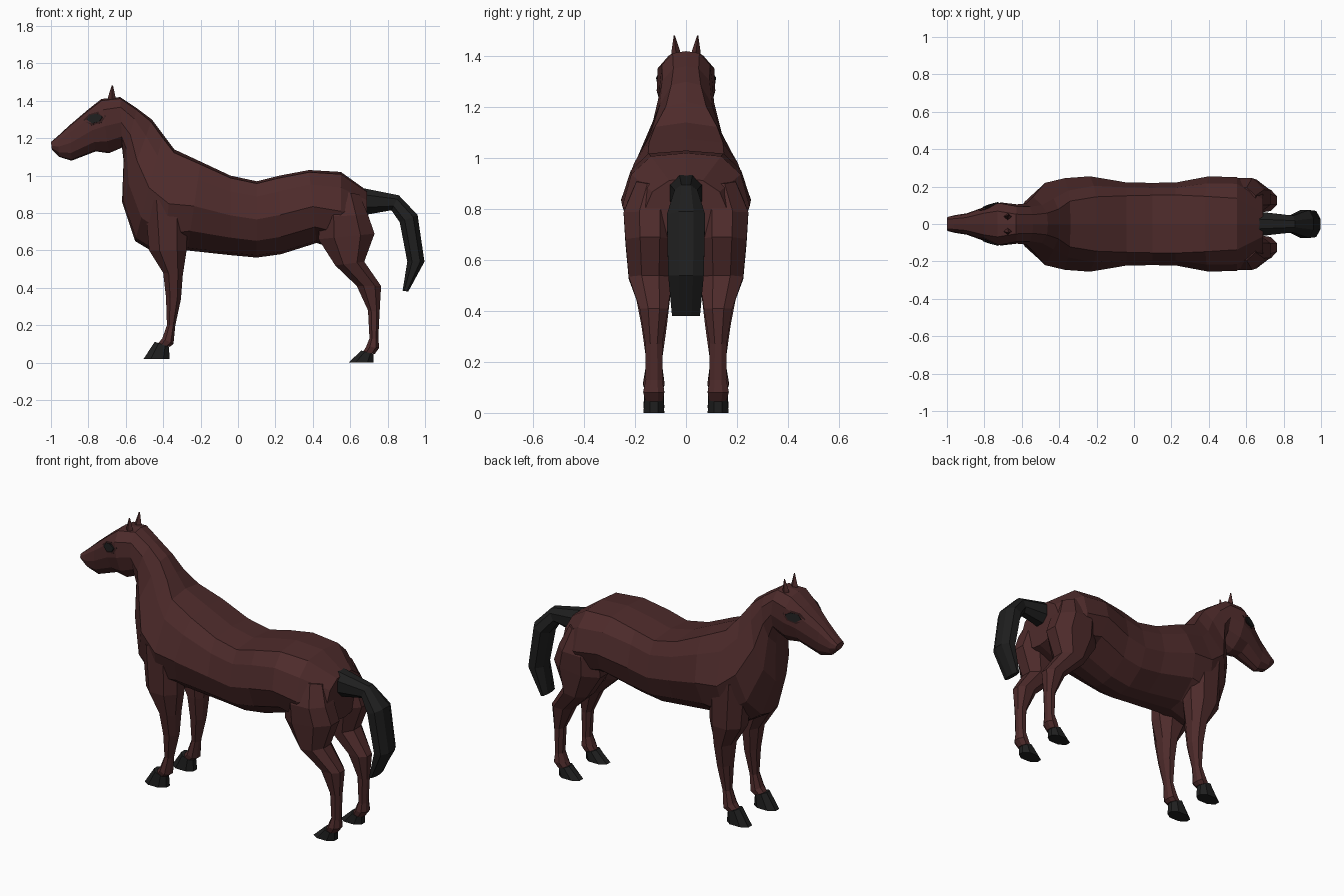
import bpy, bmesh
from mathutils import Vector
from mathutils.bvhtree import BVHTree


def material(name, rgb):
    m = bpy.data.materials.new(name)
    m.diffuse_color = (*rgb, 1)
    return m


COAT = material("chestnut coat", (0.076, 0.024, 0.024))
BLACK = material("black hair and hoof", (0.0135, 0.0135, 0.0135))
RIM = material("dark eye rim", (0.03, 0.011, 0.011))


def loft(name, rings, mat):
    """Skin a list of equal-sized point rings and cap both ends."""
    bm = bmesh.new()
    vs = [[bm.verts.new(p) for p in r] for r in rings]
    n = len(rings[0])
    for a, b in zip(vs, vs[1:]):
        for i in range(n):
            j = (i + 1) % n
            bm.faces.new((a[i], a[j], b[j], b[i]))
    bm.faces.new(vs[0])
    bm.faces.new(vs[-1][::-1])
    bmesh.ops.recalc_face_normals(bm, faces=bm.faces[:])
    me = bpy.data.meshes.new(name)
    bm.to_mesh(me)
    bm.free()
    me.materials.append(mat)
    ob = bpy.data.objects.new(name, me)
    bpy.context.collection.objects.link(ob)
    return ob


def body_ring(tx, tz, bx, bz, hw, k, m):
    """Symmetric section between a top and a bottom point of the side outline."""
    half = [(0.03, k), (0.2, m), (0.5, 1), (0.78, 0.82), (0.97, 0.35)]
    pts = [(0, 0)] + half + [(1, 0)] + [(t, -w) for t, w in reversed(half)]
    return [Vector((tx + (bx - tx) * t, hw * w, tz + (bz - tz) * t)) for t, w in pts]


def limb_ring(fx, fz, bx, bz, y0, y1, side=1):
    """Octagonal section between front and back outline points."""
    sec = [(0, .3), (0, .7), (.28, 1), (.75, 1), (1, .7), (1, .3), (.75, 0), (.28, 0)]
    return [Vector((fx + (bx - fx) * s, side * (y0 + (y1 - y0) * u), fz + (bz - fz) * s))
            for s, u in sec]


# body, neck and head: top x,z, bottom x,z, half width, ridge and shoulder width
torso = [
    (0.69, 0.92, 0.69, 0.66, 0.165, 0.4, 0.8),
    (0.55, 1.02, 0.55, 0.60, 0.25, 0.55, 0.86),
    (0.38, 1.03, 0.42, 0.64, 0.255, 0.58, 0.85),
    (0.22, 1.00, 0.23, 0.58, 0.222, 0.7, 0.88),
    (0.10, 0.97, 0.10, 0.562, 0.22, 0.7, 0.88),
    (-0.04, 1.00, -0.04, 0.575, 0.222, 0.68, 0.88),
    (-0.20, 1.075, -0.27, 0.60, 0.255, 0.57, 0.8),
    (-0.34, 1.14, -0.40, 0.56, 0.245, 0.5, 0.73),
    (-0.40, 1.22, -0.55, 0.65, 0.22, 0.36, 0.62),
    (-0.46, 1.30, -0.62, 0.86, 0.145, 0.4, 0.7),
    (-0.54, 1.36, -0.612, 1.08, 0.11, 0.45, 0.84),
    (-0.63, 1.42, -0.62, 1.15, 0.105, 0.5, 0.9),
    (-0.73, 1.41, -0.69, 1.12, 0.115, 0.6, 0.97),
    (-0.80, 1.355, -0.76, 1.13, 0.098, 0.6, 0.92),
    (-0.90, 1.27, -0.89, 1.08, 0.057, 0.6, 0.9),
    (-0.965, 1.21, -0.955, 1.10, 0.047, 0.6, 0.9),
    (-1.00, 1.18, -0.995, 1.14, 0.037, 0.7, 0.9),
]
body = loft("body_neck_head", [body_ring(*r) for r in torso], COAT)

# legs and hooves: front x,z, back x,z, inner y, outer y
front_leg = [
    (-0.50, 0.87, -0.27, 0.87, 0.05, 0.228),
    (-0.475, 0.60, -0.275, 0.60, 0.05, 0.225),
    (-0.40, 0.48, -0.295, 0.47, 0.06, 0.20),
    (-0.385, 0.35, -0.305, 0.34, 0.075, 0.175),
    (-0.38, 0.20, -0.335, 0.20, 0.095, 0.155),
    (-0.405, 0.13, -0.345, 0.10, 0.085, 0.168),
    (-0.43, 0.10, -0.365, 0.085, 0.09, 0.16),
]
front_hoof = [
    (-0.445, 0.112, -0.37, 0.085, 0.088, 0.163),
    (-0.505, 0.02, -0.365, 0.02, 0.085, 0.167),
]
hind_leg = [
    (0.46, 0.93, 0.65, 0.90, 0.05, 0.195),
    (0.44, 0.78, 0.695, 0.79, 0.04, 0.245),
    (0.43, 0.66, 0.73, 0.69, 0.045, 0.238),
    (0.52, 0.52, 0.675, 0.54, 0.055, 0.225),
    (0.635, 0.41, 0.765, 0.41, 0.07, 0.182),
    (0.695, 0.28, 0.757, 0.27, 0.093, 0.16),
    (0.703, 0.13, 0.75, 0.13, 0.093, 0.158),
    (0.685, 0.085, 0.755, 0.08, 0.085, 0.168),
    (0.67, 0.06, 0.73, 0.045, 0.09, 0.16),
]
hind_hoof = [
    (0.66, 0.065, 0.725, 0.045, 0.088, 0.163),
    (0.59, 0.0, 0.725, 0.0, 0.085, 0.167),
]
parts = (("front_leg", front_leg, COAT), ("front_hoof", front_hoof, BLACK),
         ("hind_leg", hind_leg, COAT), ("hind_hoof", hind_hoof, BLACK))
for side, label in ((-1, "near"), (1, "far")):
    for name, rows, mat in parts:
        loft(f"{name}_{label}", [limb_ring(*r, side) for r in rows], mat)

# tail
tail = [
    (0.68, 0.79, 0.66, 0.935, 0.065),
    (0.82, 0.815, 0.86, 0.895, 0.045),
    (0.865, 0.75, 0.96, 0.79, 0.075),
    (0.905, 0.54, 0.997, 0.54, 0.07),
    (0.88, 0.385, 0.91, 0.38, 0.055),
]
loft("tail", [limb_ring(fx, fz, bx, bz, -w, w) for fx, fz, bx, bz, w in tail], BLACK)

# ears and eyes, eyes laid on the head surface
bm = bmesh.new()
bm.from_mesh(body.data)
tree = BVHTree.FromBMesh(bm)
for s, label in ((-1, "near"), (1, "far")):
    ear = []
    for x0, x1, w, yc, z in ((-0.70, -0.65, 0.02, 0.038, 1.385),
                             (-0.695, -0.655, 0.017, 0.04, 1.42),
                             (-0.675, -0.668, 0.002, 0.046, 1.482)):
        ear.append([Vector(p) for p in ((x0, s * yc, z), ((x0 + x1) / 2, s * (yc + w), z),
                                        (x1, s * yc, z), ((x0 + x1) / 2, s * (yc - w), z))])
    loft("ear_" + label, ear, COAT)
    outline = [(-1, -.25), (-.5, .6), (.3, 1), (1, .4), (.6, -.6), (-.3, -1)]
    for name, rx, rz, off, mat in (("eye_rim", 0.06, 0.036, 0.003, RIM),
                                   ("eye", 0.042, 0.026, 0.007, BLACK)):
        base, top = [], []
        for u, v in outline:
            hit, nrm, _, _ = tree.ray_cast(Vector((-0.765 + u * rx, s, 1.305 + v * rz)),
                                           Vector((0, -s, 0)))
            base.append(hit - nrm * 0.001)
            top.append(hit + nrm * off)
        loft(f"{name}_{label}", [base, top], mat)
bm.free()
